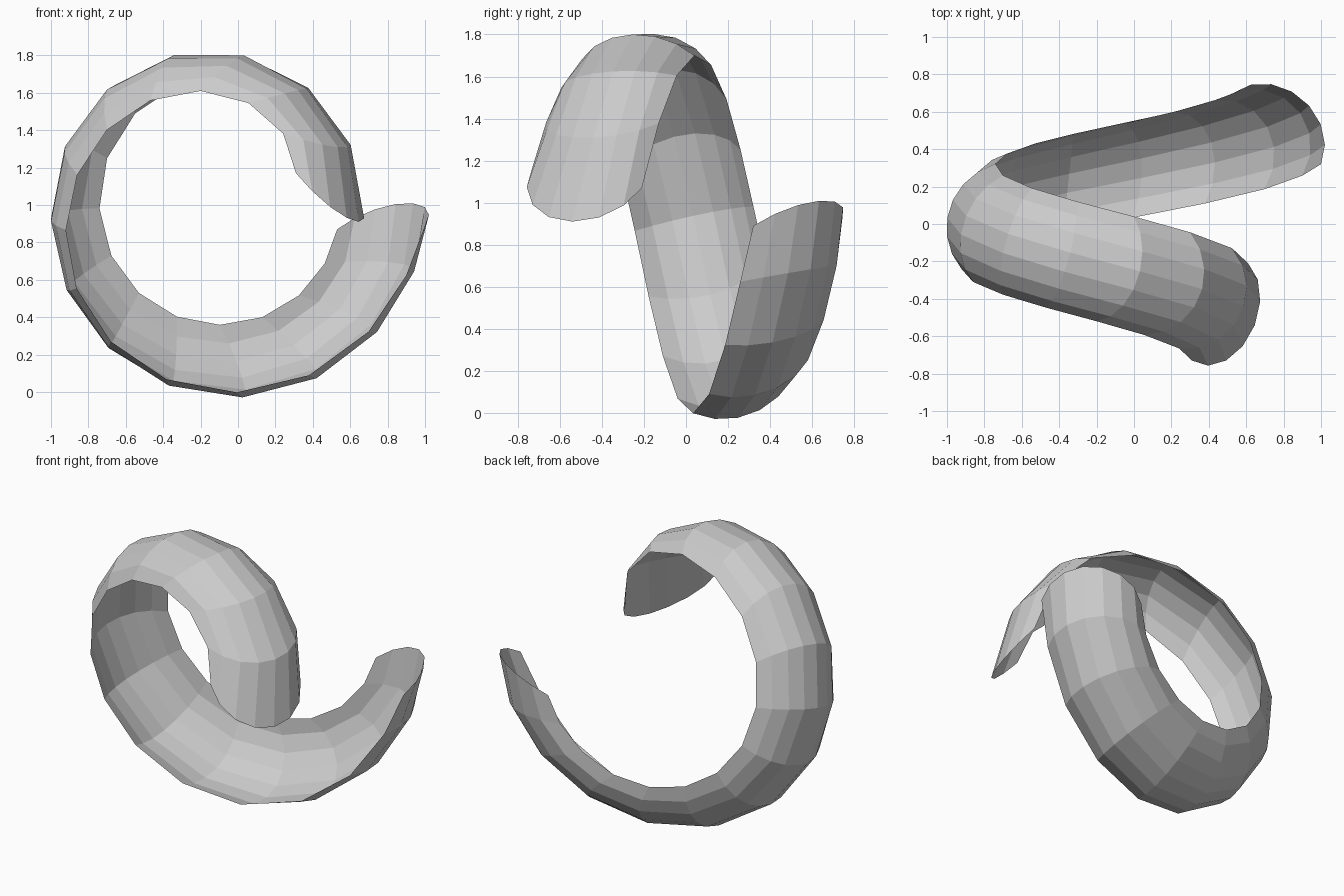
import bpy, bmesh, math
from mathutils import Vector

if "Cube" in bpy.data.objects:
    bpy.data.objects.remove(bpy.data.objects["Cube"])

RINGS, POINTS = 16, 8
AXIS_X, AXIS_Z = -0.1, 0.9

# Guide points (x, y, z) at six evenly spaced stations along the coil
FRONT_RIM = [(.31, -.73, 1.17), (-.20, -.52, 1.61), (-.86, -.31, 1.16),
             (-.68, -.11, .27), (.38, .11, .09), (1, .32, .89)]
CREST = [(.65, -.53, .91), (.03, -.26, 1.80), (-.92, -.03, 1.32),
         (-.67, .23, .27), (.40, .47, .14), (.92, .65, 1.01)]
BACK_RIM = [(.61, -.21, 1.07), (0, .04, 1.70), (-.70, .26, 1.25),
            (-.53, .43, .53), (.13, .58, .40), (.53, .70, .87)]


def polar(points):
    """Angle round the coil axis (unwrapped), radius and depth."""
    out, last = [], 0
    for x, y, z in points:
        a = math.atan2(z - AXIS_Z, x - AXIS_X)
        while a < last - 0.5:
            a += math.tau
        last = a
        out.append(Vector((a, math.hypot(x - AXIS_X, z - AXIS_Z), y)))
    return out


def guide(keys, s):
    """Smooth curve through the keys, s from 0 to 5."""
    p = Vector((0, 0, 0))
    for i, k in enumerate(keys):
        w = 1
        for j in range(len(keys)):
            if j != i:
                w *= (s - j) / (i - j)
        p += k * w
    a, r, y = p
    return Vector((AXIS_X + r * math.cos(a), y, AXIS_Z + r * math.sin(a)))


def arc(a, b, c, n):
    """n points on the circular arc from a through b to c."""
    u, v = a - b, c - b
    w = u.cross(v)
    centre = b + (u.length_squared * v - v.length_squared * u).cross(w) / (2 * w.length_squared)
    e1 = (a - centre).normalized()
    axis = (b - a).cross(c - b).normalized()
    e2 = axis.cross(e1)
    d = c - centre
    sweep = math.atan2(d.dot(e2), d.dot(e1)) % math.tau
    rad = (a - centre).length
    return [centre + rad * (e1 * math.cos(sweep * i / (n - 1)) + e2 * math.sin(sweep * i / (n - 1)))
            for i in range(n)]


# Open curved peel swept round one turn
rails = [polar(k) for k in (FRONT_RIM, CREST, BACK_RIM)]
bm = bmesh.new()
rows = []
for ring in range(RINGS):
    s = 5 * ring / (RINGS - 1)
    rows.append([bm.verts.new(p) for p in arc(*[guide(k, s) for k in rails], POINTS)])
for r0, r1 in zip(rows, rows[1:]):
    for j in range(POINTS - 1):
        bm.faces.new((r0[j], r0[j + 1], r1[j + 1], r1[j]))

mesh = bpy.data.meshes.new("coiled_peel")
bm.to_mesh(mesh)
bm.free()
peel = bpy.data.objects.new("coiled_peel", mesh)
bpy.context.collection.objects.link(peel)

# Single pale grey
grey = bpy.data.materials.new("pale_grey")
grey.diffuse_color = (0.6, 0.6, 0.6, 1)
grey.use_nodes = True
grey.node_tree.nodes["Principled BSDF"].inputs["Base Color"].default_value = grey.diffuse_color
mesh.materials.append(grey)
